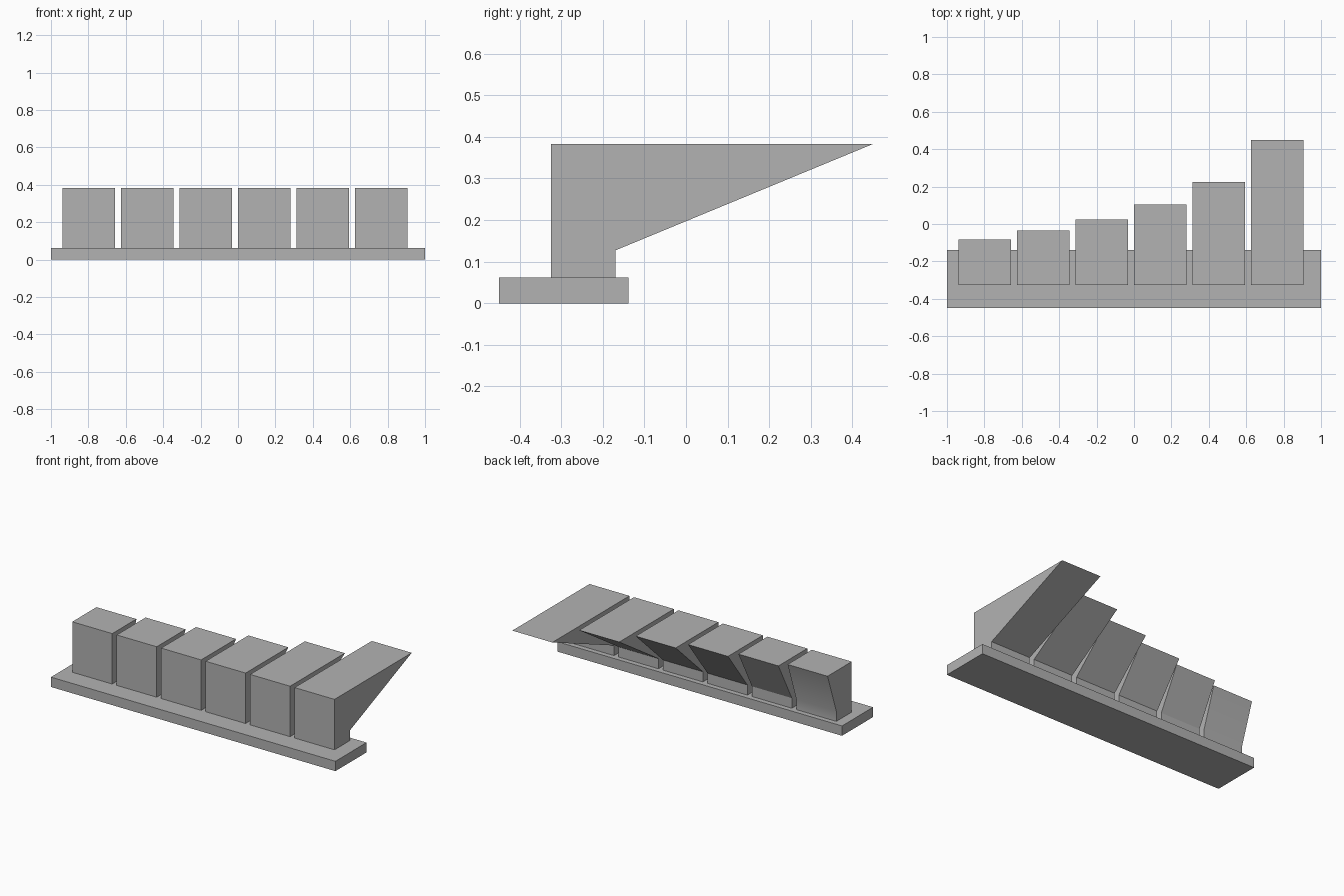
import bpy
import bmesh
import math

cube = bpy.data.objects.get("Cube")
if cube:
    bpy.data.objects.remove(cube, do_unlink=True)

grey = bpy.data.materials.new("plain_grey")
grey.use_nodes = True
colour = (0.448, 0.448, 0.448, 1)
grey.diffuse_color = colour
grey.node_tree.nodes["Principled BSDF"].inputs["Base Color"].default_value = colour


def extrude_profile(name, profile, x, width):
    """Extrude a (y, z) outline along x."""
    bm = bmesh.new()
    face = bm.faces.new([bm.verts.new((x, y, z)) for y, z in profile])
    result = bmesh.ops.extrude_face_region(bm, geom=[face])
    verts = [g for g in result["geom"] if isinstance(g, bmesh.types.BMVert)]
    bmesh.ops.translate(bm, verts=verts, vec=(width, 0, 0))
    bmesh.ops.recalc_face_normals(bm, faces=bm.faces)
    mesh = bpy.data.meshes.new(name)
    bm.to_mesh(mesh)
    bm.free()
    mesh.materials.append(grey)
    obj = bpy.data.objects.new(name, mesh)
    bpy.context.collection.objects.link(obj)
    return obj


# Base slab
BASE_TOP = 0.0625
extrude_profile("base", [(-0.45, 0), (-0.138, 0), (-0.138, BASE_TOP), (-0.45, BASE_TOP)], -1, 2)

# Row of blocks, each with a longer sloping overhang at the back
FRONT, STEM_BACK, KINK, TOP = -0.325, -0.17, 0.127, 0.383
tips = [-0.082, -0.035, 0.025, 0.104, 0.225, 0.45]
for i, tip in enumerate(tips):
    profile = [(FRONT, BASE_TOP), (STEM_BACK, BASE_TOP), (STEM_BACK, KINK), (tip, TOP), (FRONT, TOP)]
    block = extrude_profile(f"overhang_block_{i + 1}", profile, -0.9375 + i * 0.3125, 0.281)
    # Soften only the shallowest bend
    bpy.ops.object.select_all(action="DESELECT")
    block.select_set(True)
    bpy.context.view_layer.objects.active = block
    bpy.ops.object.shade_smooth_by_angle(angle=math.radians(25))
